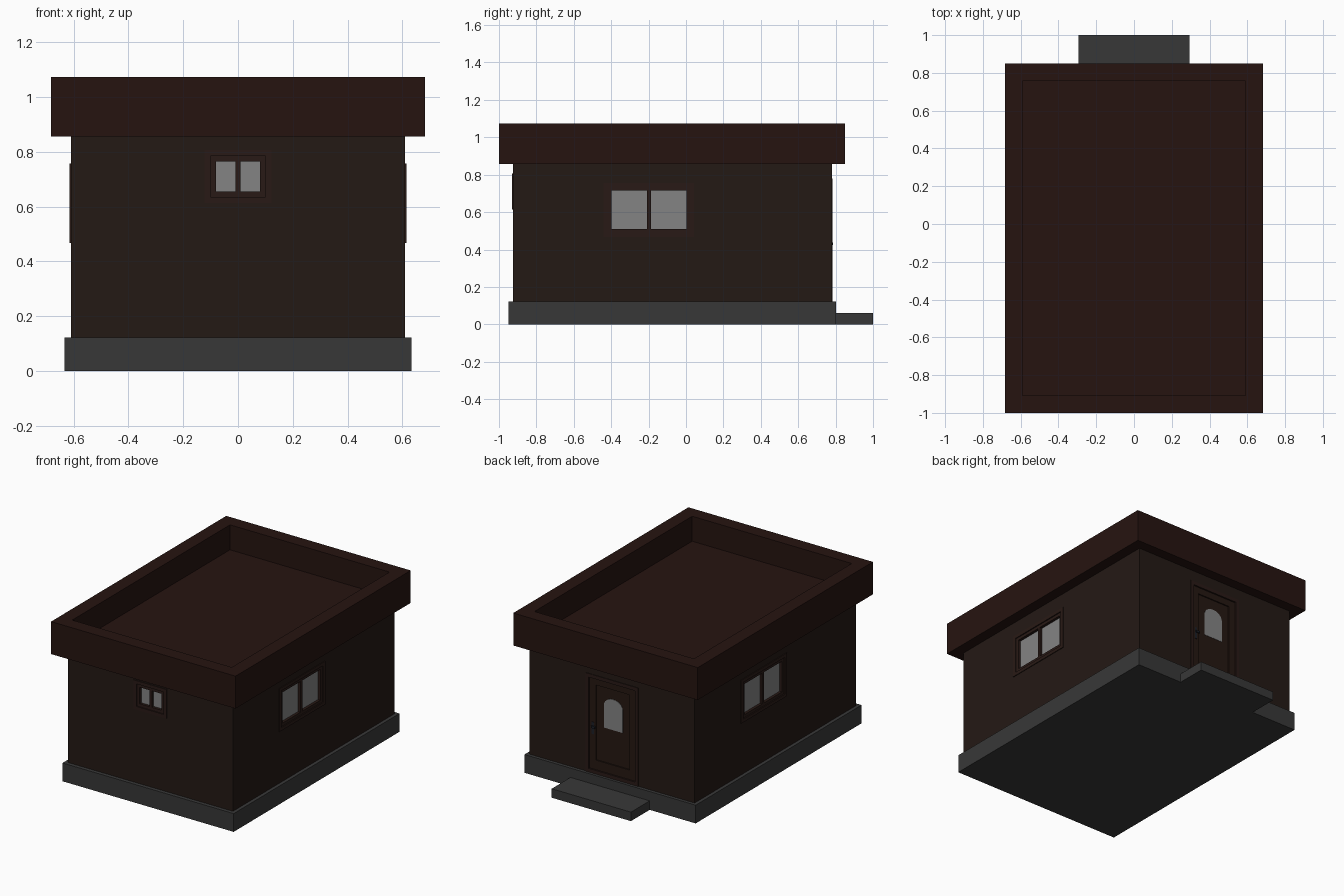
import bpy, bmesh
from math import radians, pi, cos, sin
from mathutils import Matrix, Vector

if "Cube" in bpy.data.objects:
    bpy.data.objects.remove(bpy.data.objects["Cube"])


def material(name, rgb):
    m = bpy.data.materials.new(name)
    m.diffuse_color = (*rgb, 1)
    m.use_nodes = True
    m.node_tree.nodes["Principled BSDF"].inputs["Base Color"].default_value = m.diffuse_color
    return m


ROOF = material("roof_brown", (.0194, .0068, .0052))
WALL = material("wall_brown", (.0175, .0098, .0073))
TRIM = material("trim_brown", (.022, .0100, .0078))
DOOR = material("door_brown", (.0185, .0085, .0058))
STONE = material("stone_grey", (.039, .039, .039))
GLASS = material("glass_grey", (.23, .23, .23))
METAL = material("dark_metal", (.012, .014, .02))


def loft(name, loops, mat, matrix=Matrix(), caps=True):
    """Skin a stack of closed loops, optionally capping both ends."""
    bm = bmesh.new()
    rings = [[bm.verts.new(matrix @ Vector(p)) for p in lp] for lp in loops]
    n = len(rings[0])
    for a, b in zip(rings, rings[1:]):
        for i in range(n):
            j = (i + 1) % n
            bm.faces.new((a[i], a[j], b[j], b[i]))
    if caps:
        bm.faces.new(rings[0][::-1])
        bm.faces.new(rings[-1])
    me = bpy.data.meshes.new(name)
    bm.to_mesh(me)
    bm.free()
    me.materials.append(mat)
    ob = bpy.data.objects.new(name, me)
    bpy.context.collection.objects.link(ob)
    return ob


def panel(name, u0, u1, v0, v1, profile, mat, matrix=Matrix(), caps=True):
    """Rectangle swept through (inset, height) steps."""
    loops = [[(u0 + i, v0 + i, n), (u1 - i, v0 + i, n), (u1 - i, v1 - i, n), (u0 + i, v1 - i, n)]
             for i, n in profile]
    return loft(name, loops, mat, matrix, caps)


def on_wall(x, y, angle):
    """Local axes: u along the wall, v up, n outward."""
    return Matrix.Translation((x, y, 0)) @ Matrix.Rotation(radians(angle), 4, 'Z') @ Matrix.Rotation(pi / 2, 4, 'X')


# Base, step, walls and parapet roof
panel("foundation", -.633, .633, -.95, .802, [(0, 0), (0, .122)], STONE)
panel("door_step", -.293, .293, .802, 1.0, [(0, 0), (0, .06)], STONE)
walls = panel("walls", -.61, .61, -.925, .78, [(0, .122), (0, .856)], WALL)
panel("parapet_roof", -.682, .682, -1.0, .85,
      [(0, .856), (0, 1.073), (.092, 1.073), (.092, .906)], ROOF)


def cut_recess(w, v0, v1, m):
    """Shallow pocket in the wall for a window or door."""
    cutter = panel("cutter", -w, w, v0, v1, [(0, -.035), (0, .05)], WALL, m)
    cutter.hide_render = True
    mod = walls.modifiers.new("recess", 'BOOLEAN')
    mod.operation, mod.object, mod.solver = 'DIFFERENCE', cutter, 'EXACT'
    bpy.context.view_layer.objects.active = walls
    bpy.ops.object.modifier_apply(modifier=mod.name)
    bpy.data.objects.remove(cutter)


# Windows: stepped frame, centre mullion and recessed panes
def window(name, w, v0, v1, m):
    cut_recess(w - .005, v0 + .005, v1 - .005, m)
    panel(name + "_frame", -w, w, v0, v1,
          [(0, -.03), (0, .005), (.022, .005), (.022, -.002), (.042, -.002), (.042, -.03)],
          TRIM, m, caps=False)
    panel(name + "_mullion", -.01, .01, v0 + .04, v1 - .04, [(0, -.03), (0, -.002)], TRIM, m)
    for side, a, b in (("left", .042 - w, -.01), ("right", .01, w - .042)):
        panel(f"{name}_pane_{side}", a, b, v0 + .042, v1 - .042, [(0, -.03), (0, -.02)], GLASS, m)


window("front_window", .123, .613, .807, on_wall(0, -.925, 0))
window("right_window", .242, .468, .757, on_wall(.61, -.198, 90))
window("left_window", .242, .468, .757, on_wall(-.61, .053, -90))

# Back door: casing, panelled leaf, arched pane and handle
back = on_wall(0, .78, 180)
cut_recess(.19, .125, .775, back)
panel("door_casing", -.195, .195, .122, .78,
      [(0, -.03), (0, .004), (.024, .004), (.024, -.03)], TRIM, back, caps=False)
panel("door_leaf", -.172, .172, .122, .76,
      [(0, -.03), (0, -.006), (.048, -.006), (.048, -.014)], DOOR, back)
panel("door_lower_rail", -.124, .124, .17, .21, [(0, -.015), (0, -.006)], DOOR, back)
arch = [(-.07, .44), (.07, .44)] + [(.07 * cos(pi * k / 12), .59 + .055 * sin(pi * k / 12)) for k in range(13)]
loft("door_arched_pane", [[(u, v, n) for u, v in arch] for n in (-.02, -.012)], GLASS, back)
panel("handle_plate", -.154, -.138, .38, .46, [(0, -.008), (0, -.003)], METAL, back)
panel("handle_lever", -.152, -.125, .423, .437, [(0, -.001), (0, .007)], METAL, back)
panel("handle_neck", -.152, -.14, .424, .436, [(0, -.004), (0, .001)], METAL, back)
